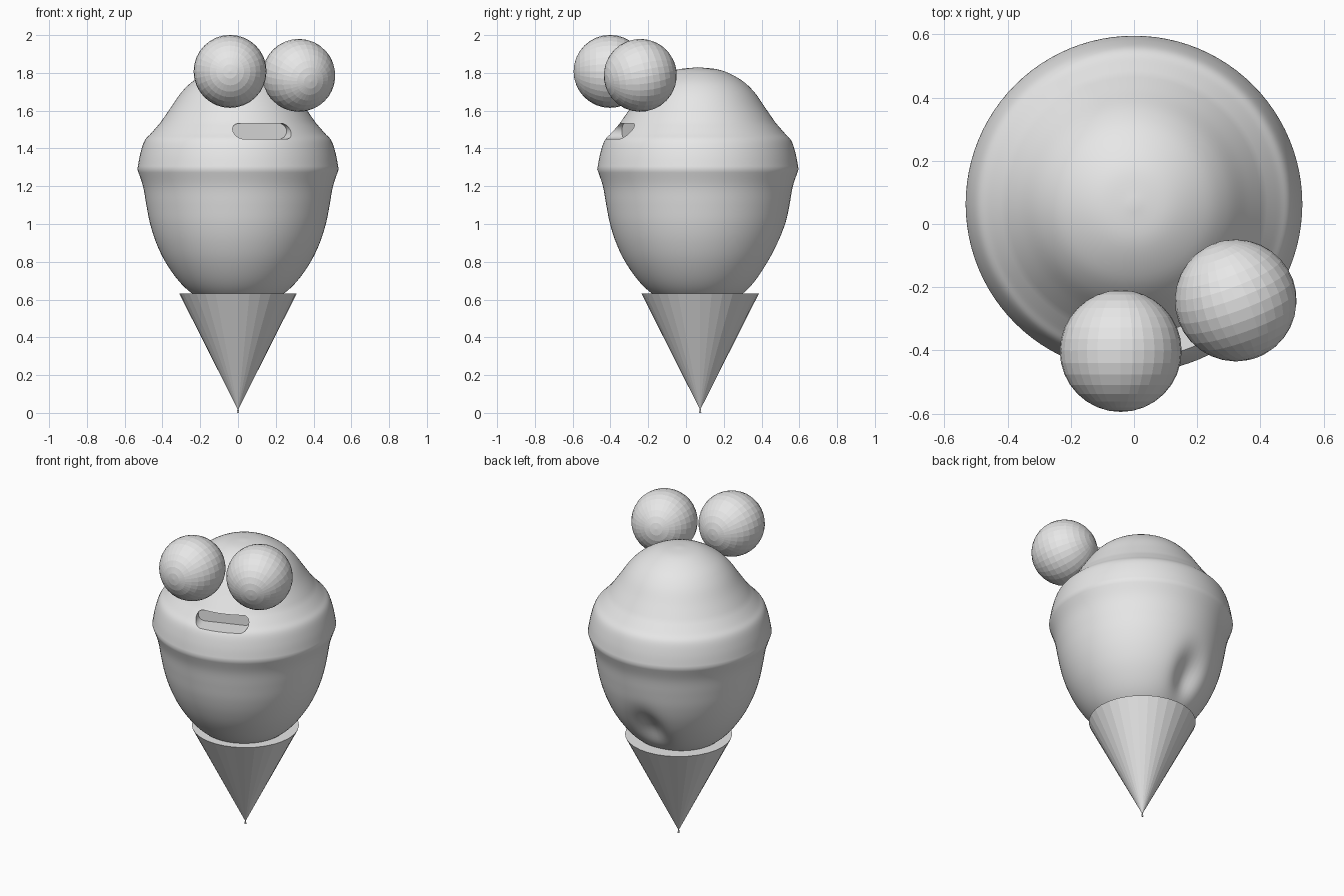
import bpy, bmesh, math
from mathutils import Vector, Matrix

if "Cube" in bpy.data.objects:
    bpy.data.objects.remove(bpy.data.objects["Cube"], do_unlink=True)

grey = bpy.data.materials.new("light_grey")
grey.use_nodes = True
grey.diffuse_color = (0.8, 0.8, 0.8, 1)
grey.node_tree.nodes["Principled BSDF"].inputs["Base Color"].default_value = (0.8, 0.8, 0.8, 1)


def finish(name, bm, location=(0, 0, 0)):
    bmesh.ops.recalc_face_normals(bm, faces=bm.faces)
    mesh = bpy.data.meshes.new(name)
    bm.to_mesh(mesh)
    bm.free()
    mesh.materials.append(grey)
    obj = bpy.data.objects.new(name, mesh)
    obj.location = location
    bpy.context.collection.objects.link(obj)
    return obj


def smooth_profile(knots, steps=5):
    """Catmull-Rom curve through (radius, height) knots."""
    pts = [Vector(k) for k in knots]
    pts = [2 * pts[0] - pts[1]] + pts + [2 * pts[-1] - pts[-2]]
    out = []
    for a, b, c, d in zip(pts, pts[1:], pts[2:], pts[3:]):
        for i in range(steps):
            t = i / steps
            out.append(0.5 * (2 * b + (c - a) * t + (2 * a - 5 * b + 4 * c - d) * t * t
                              + (3 * b - a - 3 * c + d) * t ** 3))
    return out + [pts[-2]]


def lathe(bm, profile, segments):
    """Revolve a profile whose two ends lie on the axis."""
    rings = []
    for r, z in profile[1:-1]:
        rings.append([bm.verts.new((r * math.cos(math.tau * i / segments),
                                    r * math.sin(math.tau * i / segments), z))
                      for i in range(segments)])
    for low, high in zip(rings, rings[1:]):
        for i in range(segments):
            j = (i + 1) % segments
            bm.faces.new((low[i], low[j], high[j], high[i]))
    for ring, end in ((rings[0], profile[0]), (rings[-1], profile[-1])):
        tip = bm.verts.new((0, 0, end[1]))
        for i in range(segments):
            bm.faces.new((tip, ring[i], ring[(i + 1) % segments]))


# Body: rounded bowl, sharp brim, sloping shoulder and dome
bowl = [(0, .56), (.14, .575), (.24, .63), (.315, .7), (.385, .8), (.433, .9), (.465, 1),
        (.485, 1.1), (.503, 1.2), (.533, 1.29)]
shoulder = [(.533, 1.29), (.518, 1.37), (.495, 1.44), (.46, 1.48), (.412, 1.535)]
dome = [(.412, 1.535), (.36, 1.61), (.297, 1.7), (.225, 1.765), (.12, 1.815), (0, 1.83)]
profile = smooth_profile(bowl)[:-1] + smooth_profile(shoulder)[:-1] + smooth_profile(dome)
bm = bmesh.new()
lathe(bm, profile, 96)

# Soft dent low on the back of the bowl
dent = Vector((-.045, .38, .81))
for v in bm.verts:
    if v.co.y > 0 and v.co.z < 1.29:
        side = (v.co.x - dent.x) / .085
        rise = (v.co.z - dent.z) / .12
        v.co.y -= .065 * math.exp(-side * side - rise * rise)
body = finish("body", bm, (0, .063, 0))

# Mouth: stadium-shaped slot cut into the shoulder, turned toward the left
half, radius, turn = .16, .041, math.radians(20)
bm = bmesh.new()
outline = []
for k in range(26):
    end = 1 if k < 13 else -1
    a = -math.pi / 2 + math.pi * (k if k < 13 else k - 1) / 12
    outline.append(bm.verts.new((end * (half - radius) + radius * math.cos(a), -.65,
                                 radius * math.sin(a))))
face = bm.faces.new(outline)
moved = bmesh.ops.extrude_face_region(bm, geom=[face])["geom"]
bmesh.ops.translate(bm, vec=(0, .28, 0),
                    verts=[g for g in moved if isinstance(g, bmesh.types.BMVert)])
cutter = finish("mouth_cutter", bm, (-.02, .063, 1.491))
cutter.rotation_euler.z = turn
cutter.hide_render = True
cutter.hide_set(True)
slot = body.modifiers.new("mouth", "BOOLEAN")
slot.operation = "DIFFERENCE"
slot.solver = "EXACT"
slot.object = cutter
bpy.context.view_layer.update()

# Bake the slot so that the body stands alone
baked = bpy.data.meshes.new_from_object(body.evaluated_get(bpy.context.evaluated_depsgraph_get()))
body.modifiers.clear()
body.data = baked
bpy.data.objects.remove(cutter, do_unlink=True)
bpy.context.view_layer.objects.active = body
body.select_set(True)
bpy.ops.object.shade_smooth_by_angle(angle=math.radians(30))

# Eyes: faceted balls with poles facing forward
for name, spot, yaw, pitch in (("right_eye", (-.042, -.402, 1.808), 0, 0),
                               ("left_eye", (.322, -.242, 1.787), 20, 10)):
    bm = bmesh.new()
    bmesh.ops.create_uvsphere(bm, u_segments=32, v_segments=16, radius=.193)
    spin = Matrix.Rotation(math.radians(yaw), 3, "Z") @ Matrix.Rotation(math.radians(90 + pitch), 3, "X")
    bmesh.ops.rotate(bm, verts=bm.verts, matrix=spin)
    finish(name, bm, spot)

# Cone with a closed top and a tiny flared nub at the point
bm = bmesh.new()
lathe(bm, [(0, 0), (.006, 0), (.003, .022), (.311, .632), (0, .632)], 32)
finish("cone", bm, (0, .075, 0))
